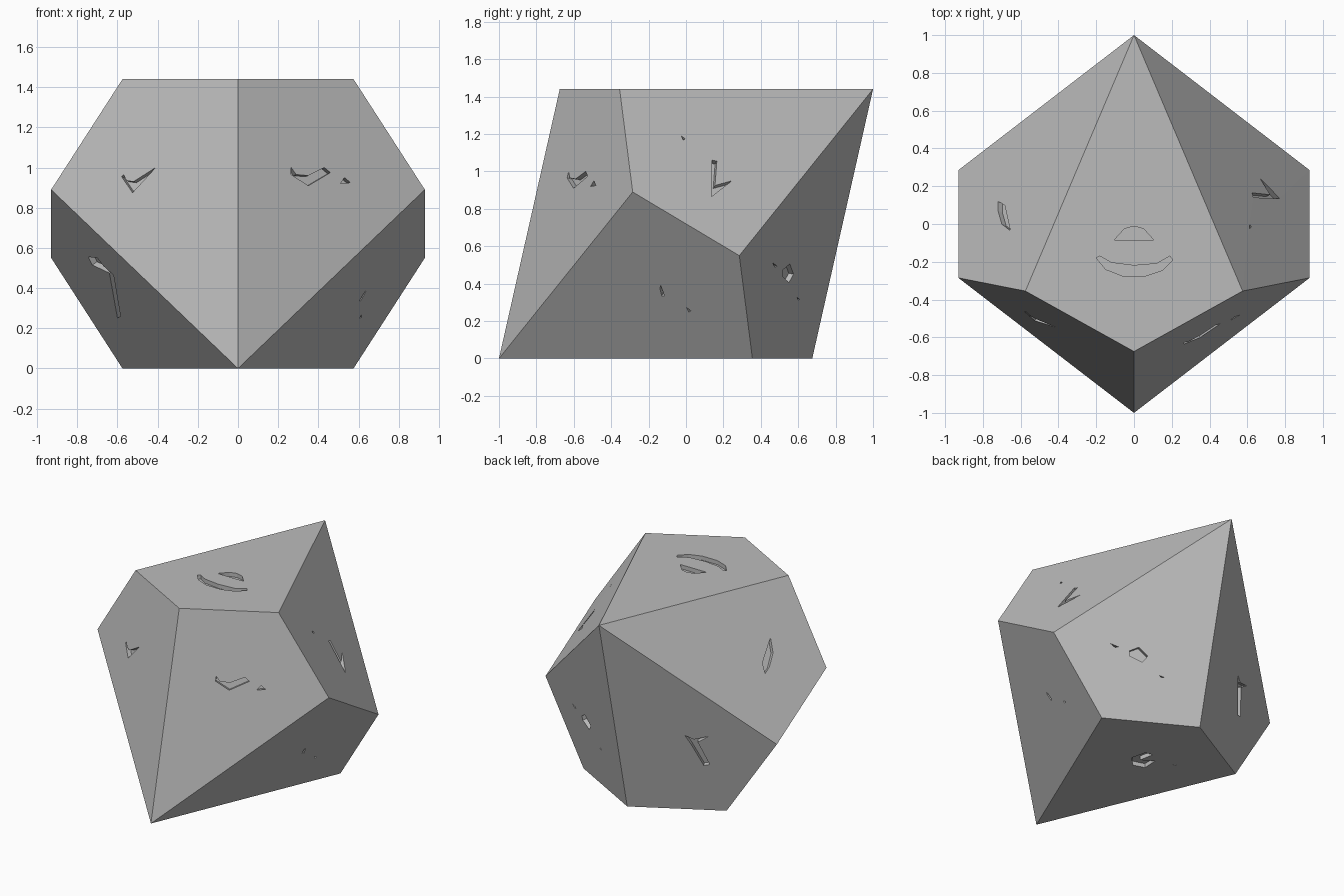
import bpy
import bmesh
from mathutils import Vector
from mathutils.bvhtree import BVHTree

GROOVE_DEPTH = 0.03

default_cube = bpy.data.objects.get("Cube")
if default_cube:
    bpy.data.objects.remove(default_cube, do_unlink=True)

# Single plain grey finish
grey = bpy.data.materials.new("plain grey")
grey.use_nodes = True
colour = (0.5, 0.5, 0.5, 1)
grey.diffuse_color = colour
grey.node_tree.nodes["Principled BSDF"].inputs["Base Color"].default_value = colour


def new_object(name, bm):
    mesh = bpy.data.meshes.new(name)
    bm.to_mesh(mesh)
    mesh.materials.append(grey)
    obj = bpy.data.objects.new(name, mesh)
    bpy.context.collection.objects.link(obj)
    return obj


# Ten-sided body: half of the corners, repeated by point symmetry about the centre
height = 1.44
half_corners = [(0, -1, 0), (0, 0.675, 0), (0.575, 0.355, 0), (-0.575, 0.355, 0),
                (0.93, 0.285, 0.55), (-0.93, 0.285, 0.55)]
body_bm = bmesh.new()
for x, y, z in half_corners:
    body_bm.verts.new((x, y, z))
    body_bm.verts.new((-x, -y, height - z))
bmesh.ops.convex_hull(body_bm, input=body_bm.verts[:])
bmesh.ops.dissolve_limit(body_bm, angle_limit=0.05, verts=body_bm.verts[:],
                         edges=body_bm.edges[:])
bmesh.ops.recalc_face_normals(body_bm, faces=body_bm.faces[:])
body = new_object("ten_sided_body", body_bm)
surface = BVHTree.FromBMesh(body_bm)
body_bm.free()

# Each side looks along one axis; the outline is given in the other two
SIDES = {
    "front": (lambda a, b: Vector((a, -3, b)), Vector((0, 1, 0))),
    "back": (lambda a, b: Vector((a, 3, b)), Vector((0, -1, 0))),
    "right": (lambda a, b: Vector((3, a, b)), Vector((-1, 0, 0))),
    "top": (lambda a, b: Vector((a, b, 4)), Vector((0, 0, -1))),
    "bottom": (lambda a, b: Vector((a, b, -3)), Vector((0, 0, 1))),
}
cutter_bm = bmesh.new()


def groove(side, *outline):
    """Project an outline on to the body and add a prism that sinks into that face."""
    start, direction = SIDES[side]
    hits = [surface.ray_cast(start(a, b), direction) for a, b in outline]
    normal = hits[0][1]
    lid = cutter_bm.faces.new([cutter_bm.verts.new(h[0] + normal * 0.02) for h in hits])
    made = bmesh.ops.extrude_face_region(cutter_bm, geom=[lid], use_keep_orig=True)
    moved = [v for v in made["geom"] if isinstance(v, bmesh.types.BMVert)]
    bmesh.ops.translate(cutter_bm, verts=moved, vec=-normal * (0.02 + GROOVE_DEPTH))


def nick(side, a, b, size=0.012):
    groove(side, (a - size, b + size), (a + size, b - size / 2), (a, b - size))


# Top face: long arc and small cap
groove("top", (-0.2, -0.18), (-0.18, -0.17), (-0.12, -0.205), (0, -0.22), (0.12, -0.21),
       (0.19, -0.17), (0.205, -0.19), (0.15, -0.245), (0.06, -0.275), (-0.06, -0.275),
       (-0.15, -0.24))
groove("top", (-0.105, -0.085), (0.105, -0.085), (0.05, -0.025), (0, -0.012), (-0.05, -0.025))

# Upper left face: crescent
groove("top", (-0.72, 0.12), (-0.685, 0.1), (-0.655, -0.035), (-0.7, 0), (-0.72, 0.07))

# Upper front faces: tick, arc and chip
groove("front", (-0.58, 0.955), (-0.525, 0.875), (-0.41, 1), (-0.52, 0.93),
       (-0.555, 0.935), (-0.57, 0.965))
groove("front", (0.265, 1), (0.265, 0.965), (0.35, 0.91), (0.46, 0.975), (0.43, 1),
       (0.35, 0.96), (0.29, 0.965))
groove("front", (0.51, 0.92), (0.53, 0.95), (0.56, 0.925))

# Lower front left face: bent stroke
groove("front", (-0.745, 0.555), (-0.725, 0.515), (-0.64, 0.475), (-0.6, 0.25),
       (-0.585, 0.26), (-0.62, 0.465), (-0.67, 0.51), (-0.7, 0.55))

# Lower front right face: sliver and nick
groove("right", (-0.135, 0.39), (-0.115, 0.335), (-0.13, 0.335), (-0.14, 0.375))
nick("right", 0.015, 0.26)

# Upper right face: hooked stroke and nick
groove("right", (0.14, 1.06), (0.165, 1.055), (0.155, 0.925), (0.245, 0.95), (0.135, 0.865))
nick("right", -0.015, 1.18)

# Back right face: chip with two nicks
groove("right", (0.52, 0.475), (0.555, 0.505), (0.575, 0.45), (0.55, 0.405), (0.515, 0.44))
nick("right", 0.475, 0.5)
nick("right", 0.6, 0.32, 0.008)

# Back left face: forked stroke
groove("back", (-0.4, 0.59), (-0.45, 0.56), (-0.54, 0.59), (-0.47, 0.54),
       (-0.52, 0.365), (-0.485, 0.355), (-0.43, 0.52))

# Bottom face: open curl and nick
groove("bottom", (0.085, 0.08), (0.06, 0.185), (0.005, 0.2), (0.025, 0.09),
       (-0.06, 0.145), (-0.065, 0.035), (0.02, 0.01))
nick("bottom", -0.19, 0.19)

# Cut all grooves at once, then discard the cutter
bmesh.ops.recalc_face_normals(cutter_bm, faces=cutter_bm.faces[:])
cutter = new_object("groove_cutter", cutter_bm)
cutter.hide_render = True
cutter_bm.free()
cut = body.modifiers.new("grooves", 'BOOLEAN')
cut.operation = 'DIFFERENCE'
cut.solver = 'EXACT'
cut.object = cutter
bpy.context.view_layer.objects.active = body
bpy.ops.object.modifier_apply(modifier=cut.name)
bpy.data.objects.remove(cutter, do_unlink=True)
